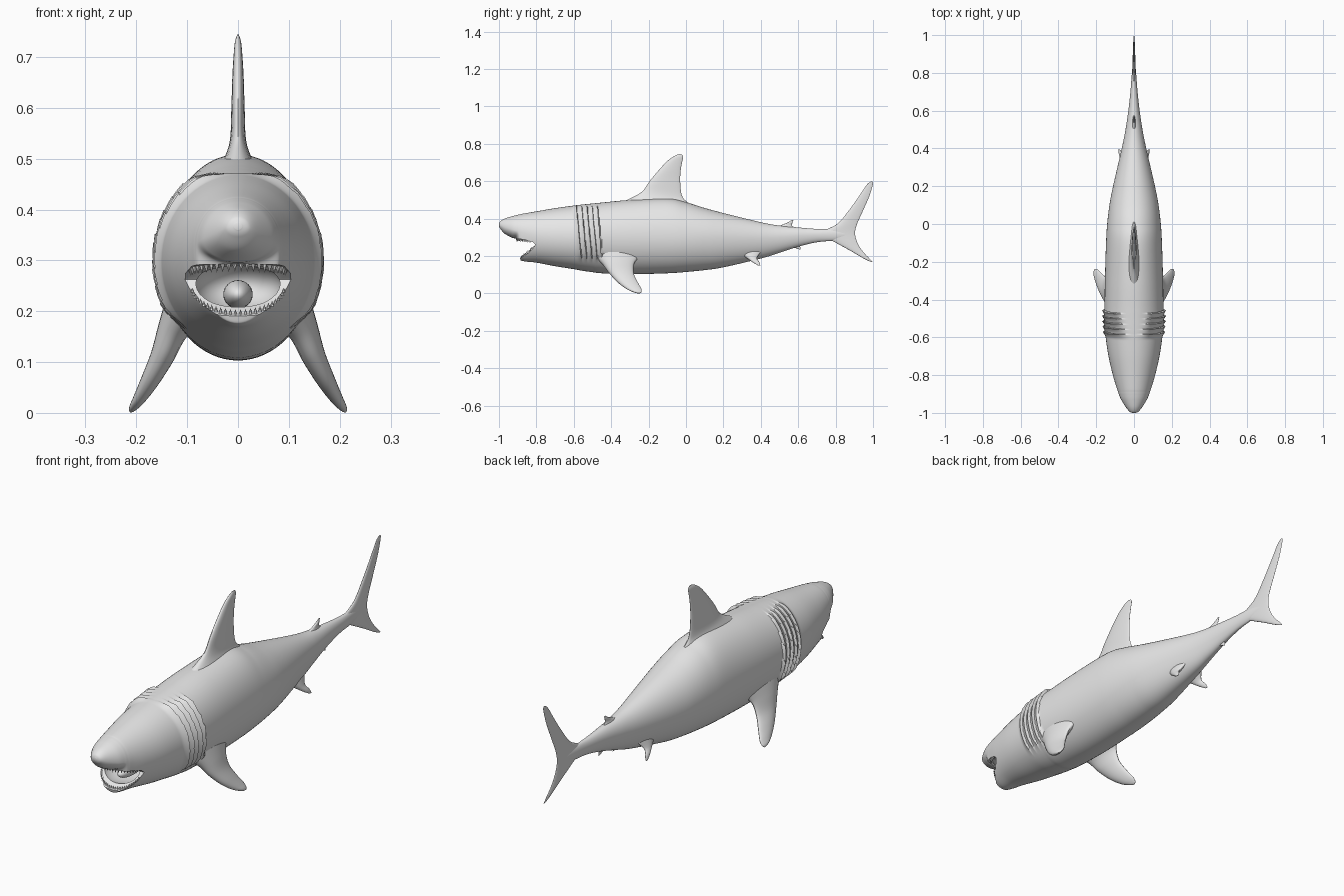
import bpy, bmesh, math
from mathutils import Vector, Matrix

old = bpy.data.objects.get("Cube")
if old:
    bpy.data.objects.remove(old, do_unlink=True)

grey = bpy.data.materials.new("plain_grey")
grey.use_nodes = True
grey.diffuse_color = (0.8, 0.8, 0.8, 1)
grey.node_tree.nodes["Principled BSDF"].inputs["Base Color"].default_value = (0.8, 0.8, 0.8, 1)


def finish(bm, name, smooth=True):
    """Turn a bmesh into a named, shaded object."""
    bmesh.ops.recalc_face_normals(bm, faces=bm.faces)
    mesh = bpy.data.meshes.new(name)
    bm.to_mesh(mesh)
    bm.free()
    mesh.materials.append(grey)
    obj = bpy.data.objects.new(name, mesh)
    bpy.context.collection.objects.link(obj)
    if smooth:
        shade(obj)
    return obj


def shade(obj):
    bpy.ops.object.select_all(action="DESELECT")
    obj.select_set(True)
    bpy.context.view_layer.objects.active = obj
    bpy.ops.object.shade_smooth_by_angle(angle=math.radians(45))


def spline(rows, steps):
    """Smoothly resample rows of numbers."""
    out = []
    for i in range(len(rows) - 1):
        a, b, c, d = (rows[max(0, min(len(rows) - 1, i + k))] for k in (-1, 0, 1, 2))
        for j in range(steps):
            t = j / steps
            out.append([q + t / 2 * (r - p + t * (2 * p - 5 * q + 4 * r - s + t * (3 * (q - r) + s - p)))
                        for p, q, r, s in zip(a, b, c, d)])
    return out + [list(rows[-1])]


def loft(rings, name):
    """Skin closed rings of points and cap both ends."""
    bm = bmesh.new()
    loops = [[bm.verts.new(p) for p in ring] for ring in rings]
    for a, b in zip(loops, loops[1:]):
        for i in range(len(a)):
            j = (i + 1) % len(a)
            bm.faces.new((a[i], a[j], b[j], b[i]))
    bm.faces.new(loops[0])
    bm.faces.new(loops[-1])
    return finish(bm, name)


def step(lo, hi, v):
    t = max(0, min(1, (v - lo) / (hi - lo)))
    return t * t * (3 - 2 * t)


# Body: y, belly height, back height, height of widest point, half width
BODY = [
    (-1, .36, .374, .367, .008), (-.993, .346, .386, .364, .024), (-.97, .32, .4, .355, .043),
    (-.93, .298, .413, .343, .068), (-.902, .283, .42, .335, .08), (-.888, .19, .423, .33, .085),
    (-.87, .173, .427, .325, .091), (-.8, .165, .439, .31, .112), (-.7, .146, .456, .303, .135),
    (-.6, .13, .47, .3, .15), (-.55, .121, .476, .3, .154), (-.5, .114, .481, .3, .156),
    (-.45, .108, .486, .3, .156), (-.3, .103, .5, .3, .154), (-.1, .108, .508, .3, .148),
    (0, .115, .488, .3, .142), (.1, .125, .457, .3, .13), (.2, .14, .43, .295, .111),
    (.4, .187, .381, .295, .065), (.5, .218, .363, .3, .045), (.6, .25, .353, .308, .03),
    (.7, .274, .345, .312, .019), (.8, .284, .342, .314, .011), (.88, .3, .33, .315, .004)]


def body_ring(row, count=72):
    y, low, high, mid, wide = row
    ring = []
    for i in range(count):
        t = 2 * math.pi * i / count
        c, s = math.cos(t), math.sin(t)
        z = mid + s * ((high - mid) if s > 0 else (mid - low))
        # Overlapping gill flaps
        g = (y + .612 - (.45 - z) * .1) / .028
        lift = 0
        if 0 < g < 5:
            lift = .014 * (g % 1) ** 1.5 * step(.165, .22, z) * (1 - step(.45, .474, z))
        ring.append((c * (wide + lift), y, z + s * lift))
    return ring


body = loft([body_ring(r) for r in spline(BODY, 14)], "body")


# Mouth: a wedge between the jaws and a rounded throat
def ellipsoid(name, centre, radii):
    bm = bmesh.new()
    bmesh.ops.create_uvsphere(bm, u_segments=32, v_segments=20, radius=1,
                              matrix=Matrix.Translation(centre) @ Matrix.Diagonal((*radii, 1)))
    return finish(bm, name)


GAPE = [(-.96, .292), (-.92, .294), (-.86, .288), (-.82, .275), (-.806, .262),
        (-.815, .246), (-.845, .216), (-.875, .196), (-.9, .186), (-.96, .18)]
wedge = loft([[(x, y, z) for y, z in GAPE] for x in (-.2, .2)], "mouth_wedge")
throat = ellipsoid("mouth_throat", (0, -.785, .25), (.085, .115, .054))
for cutter in (wedge, throat):
    mod = body.modifiers.new("mouth", "BOOLEAN")
    mod.operation, mod.solver, mod.object = "DIFFERENCE", "EXACT", cutter
    bpy.context.view_layer.objects.active = body
    bpy.ops.object.modifier_apply(modifier=mod.name)
for cutter in (wedge, throat):
    bpy.data.objects.remove(cutter, do_unlink=True)
shade(body)

ellipsoid("tongue", (0, -.755, .233), (.029, .08, .028))


# Teeth along each horseshoe jaw
def teeth(name, count, place, size, up):
    bm = bmesh.new()
    for i in range(count):
        a = math.radians(-78 + 156 * i / (count - 1))
        long = size * (.6 + .4 * math.cos(a))
        turn = Matrix.Rotation(a, 4, "Z")
        flip = Matrix.Rotation(0 if up else math.pi, 4, "X")
        bmesh.ops.create_cone(bm, cap_ends=True, segments=6, radius1=size * .3, radius2=0, depth=long,
                              matrix=Matrix.Translation(place(math.sin(a), math.cos(a))) @ turn @ flip)
    finish(bm, name)


teeth("upper_teeth", 22, lambda s, c: (.095 * s, -.815 - .09 * c, .274 + .013 * c), .02, False)
teeth("lower_teeth", 26, lambda s, c: (.092 * s, -.81 - .07 * c, .253 - .055 * c), .013, True)

# Eyes with a raised lid ring
for side, label in ((1, "left"), (-1, "right")):
    ellipsoid(label + "_eye", (side * .064, -.88, .378), (.008, .009, .009))
    bpy.ops.mesh.primitive_torus_add(major_radius=.011, minor_radius=.0025, major_segments=24,
                                     minor_segments=8, location=(side * .069, -.88, .378),
                                     rotation=(0, math.radians(90 - side * 32), math.radians(-side * 14)))
    lid = bpy.context.object
    lid.name = label + "_eyelid"
    lid.data.materials.append(grey)
    shade(lid)


# Fins: each row is x, leading y and z, trailing y and z, half thickness
def fin(name, rows, normal=(1, 0, 0), side=1, count=28):
    n = Vector(normal).normalized()
    rings = []
    for x, y1, z1, y2, z2, thick in spline(rows, 8):
        lead, trail = Vector((x, y1, z1)), Vector((x, y2, z2))
        ring = []
        for i in range(count):
            t = 2 * math.pi * i / count
            f = (1 - math.cos(t)) / 2
            p = lead.lerp(trail, f) + n * thick * math.sin(t) * (1.15 - .5 * f)
            ring.append((p.x * side, p.y, p.z))
        rings.append(ring)
    loft(rings, name)


fin("dorsal_fin", [
    (0, -.4, .46, .1, .43, .06), (0, -.3, .507, .01, .487, .03), (0, -.235, .545, -.022, .525, .017),
    (0, -.195, .6, -.031, .6, .014), (0, -.145, .66, -.028, .66, .012), (0, -.1, .708, -.02, .705, .009),
    (0, -.065, .733, -.015, .73, .006), (0, -.04, .745, -.022, .744, .001)])

fin("tail_fin", [
    (0, .99, .599, .998, .597, .001), (0, .968, .583, .999, .583, .003), (0, .925, .52, .98, .52, .005),
    (0, .87, .443, .945, .44, .007), (0, .81, .373, .914, .37, .008), (0, .72, .32, .904, .32, .009),
    (0, .8, .272, .917, .27, .008), (0, .88, .228, .945, .225, .006), (0, .95, .187, .978, .19, .004),
    (0, .99, .168, .998, .168, .001)])

fin("second_dorsal_fin", [
    (0, .47, .35, .6, .34, .014), (0, .515, .368, .568, .362, .007), (0, .545, .38, .569, .378, .005),
    (0, .565, .394, .574, .392, .001)])
fin("anal_fin", [
    (0, .54, .265, .63, .275, .012), (0, .575, .247, .612, .258, .006), (0, .595, .24, .612, .243, .004),
    (0, .608, .234, .614, .234, .001)])

for side, label in ((1, "left"), (-1, "right")):
    fin(label + "_pectoral_fin", [
        (.105, -.49, .2, -.23, .21, .045), (.13, -.445, .155, -.275, .165, .032),
        (.15, -.41, .108, -.28, .11, .025), (.175, -.365, .06, -.258, .06, .019),
        (.195, -.32, .026, -.239, .026, .013), (.207, -.285, .009, -.238, .009, .008),
        (.212, -.26, .001, -.245, .001, .002)], (.9, 0, .43), side)
    fin(label + "_pelvic_fin", [
        (.045, .29, .215, .4, .22, .02), (.062, .33, .186, .379, .19, .011),
        (.074, .36, .165, .392, .168, .007), (.082, .385, .15, .398, .15, .001)], (.9, 0, .45), side)
